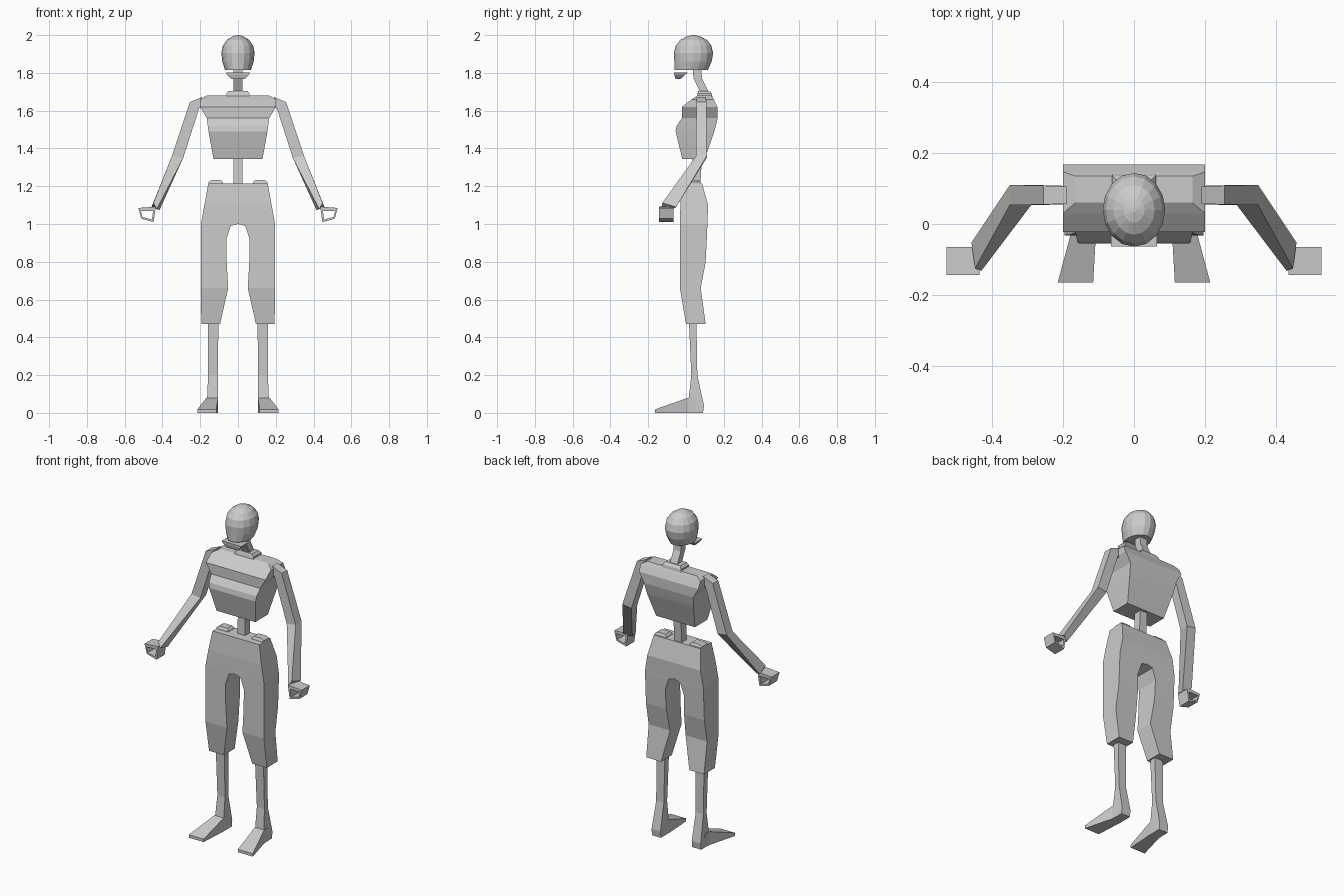
import bpy, bmesh
from math import sin, cos, pi


def finish(name, bm, mirror=False):
    bmesh.ops.recalc_face_normals(bm, faces=bm.faces)
    if mirror:  # drop the walls lying in the mirror plane
        inner = [f for f in bm.faces if all(abs(v.co.x) < 1e-4 for v in f.verts)]
        bmesh.ops.delete(bm, geom=inner, context='FACES')
    me = bpy.data.meshes.new(name)
    bm.to_mesh(me)
    bm.free()
    ob = bpy.data.objects.new(name, me)
    bpy.context.collection.objects.link(ob)
    if mirror:
        ob.modifiers.new("mirror", 'MIRROR').merge_threshold = 0.0005
    return ob


def loft(name, rings, mirror=False, closed=False):
    """Skin a list of equal rings; cap the ends, or join last to first."""
    bm = bmesh.new()
    rs = [[bm.verts.new(p) for p in r] for r in rings]
    pairs = list(zip(rs, rs[1:]))
    if closed:
        pairs.append((rs[-1], rs[0]))
    else:
        bm.faces.new(rs[0])
        bm.faces.new(rs[-1])
    n = len(rs[0])
    for a, b in pairs:
        for i in range(n):
            j = (i + 1) % n
            bm.faces.new((a[i], a[j], b[j], b[i]))
    return finish(name, bm, mirror)


def rect(z, x0, x1, y0, y1):
    return [(x0, y0, z), (x1, y0, z), (x1, y1, z), (x0, y1, z)]


def stack(name, rows, mirror=False):
    """Rows of (z, x0, x1, y0, y1)."""
    return loft(name, [rect(*r) for r in rows], mirror)


# Head: faceted dome, flat underneath
def oval(z, rx, ry, cy):
    return [(rx * sin(2 * pi * i / 16), cy - ry * cos(2 * pi * i / 16), z) for i in range(16)]


loft("head", [oval(*r) for r in (
    (1.814, .068, .088, .027), (1.86, .083, .099, .037), (1.905, .088, .104, .040),
    (1.945, .080, .094, .040), (1.975, .058, .070, .040), (1.993, .030, .036, .040),
    (2.0, .006, .007, .040))])
stack("jaw", [(1.803, -.065, .065, -.063, .01), (1.79, -.058, .058, -.062, -.005),
              (1.767, -.036, .036, -.055, -.03)])

# Neck and its base
stack("neck", [(1.83, -.025, .025, .035, .08), (1.77, -.024, .024, .04, .085),
               (1.69, -.025, .025, .08, .125)])
stack("neck_base", [(1.67, -.062, .062, .055, .14), (1.69, -.062, .062, .06, .137),
                    (1.705, -.05, .05, .065, .125)])

# Chest
stack("chest", [(z, -x, x, a, b) for z, x, a, b in (
    (1.68, .165, .06, .135), (1.66, .2, .03, .147), (1.62, .2, -.022, .167),
    (1.56, .165, -.022, .167), (1.52, .16, -.05, .158), (1.49, .156, -.055, .150),
    (1.345, .13, -.02, .10))])

# Waist
stack("waist", [(1.36, -.025, .025, .035, .085), (1.19, -.025, .025, .03, .075)])


# Arms: shoulder, elbow and wrist sections
def section(xa, za, xb, zb, y0, y1):
    return [(xa, y0, za), (xa, y1, za), (xb, y1, zb), (xb, y0, zb)]


loft("arm", [
    section(.19, 1.61, .19, 1.672, .057, .106),
    section(.205, 1.615, .255, 1.645, .055, .108),
    section(.29, 1.35, .35, 1.36, .053, .11),
    [(.43, -.132, 1.08), (.416, -.08, 1.073), (.458, -.052, 1.09), (.448, -.125, 1.112)],
], mirror=True)

# Hands: thin open loops, see-through from front to back
outer = [(.528, 1.085), (.435, 1.092), (.447, 1.01), (.512, 1.028)]
hole = [(.515, 1.070), (.449, 1.070), (.456, 1.024), (.506, 1.037)]
loft("hand", [[(x, y, z) for x, z in quad] for quad, y in (
    (outer, -.143), (outer, -.065), (hole, -.065), (hole, -.143))],
    mirror=True, closed=True)

# Trousers: half a pelvis and one leg, mirrored
stack("trousers", [
    (1.215, 0, .157, -.02, .085), (1.10, 0, .178, -.03, .117), (1.0, 0, .196, -.032, .113),
    (.99, .038, .196, -.032, .113), (.92, .062, .196, -.032, .11), (.80, .06, .196, -.032, .104),
    (.66, .052, .196, -.032, .078), (.47, .095, .194, 0, .104)], mirror=True)
stack("hip_tab", [(1.205, .075, .157, .015, .08), (1.222, .08, .157, .02, .075),
                  (1.232, .09, .14, .025, .07)], mirror=True)

# Lower legs and feet
stack("lower_leg", [(.5, .103, .16, .015, .055), (.2, .107, .158, .028, .06),
                    (.04, .105, .165, .01, .095), (0, .105, .165, .01, .09)], mirror=True)
loft("foot", [[(x0, y, 0), (x1, y, 0), (x1, y, h), (x0, y, h)] for y, x0, x1, h in (
    (.05, .105, .165, .08), (.01, .105, .168, .08), (-.165, .115, .215, .018))], mirror=True)
